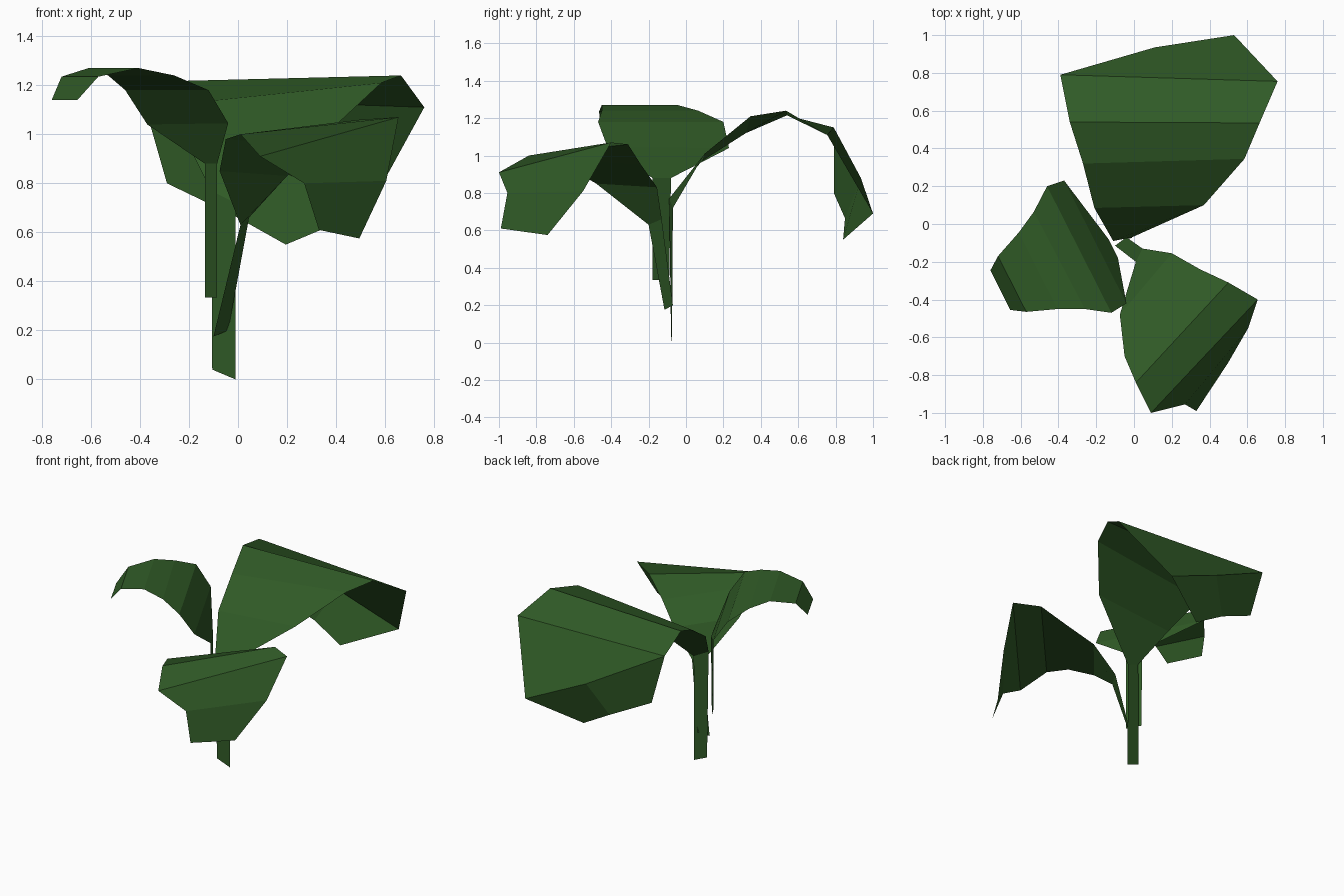
import bpy
import bmesh

# Remove the default cube only
cube = bpy.data.objects.get("Cube")
if cube:
    bpy.data.objects.remove(cube, do_unlink=True)


def make_material(name, colour):
    mat = bpy.data.materials.new(name)
    mat.use_nodes = True
    mat.diffuse_color = colour
    shader = next(n for n in mat.node_tree.nodes if n.type == 'BSDF_PRINCIPLED')
    shader.inputs["Base Color"].default_value = colour
    shader.inputs["Roughness"].default_value = 0.9
    return mat


leaf_green = make_material("leaf green", (0.03, 0.105, 0.02, 1.0))


def ribbon(bm, rungs):
    """Skin a strip of flat quads between successive left/right rungs."""
    pairs = [[bm.verts.new(point) for point in rung] for rung in rungs]
    for (left_a, right_a), (left_b, right_b) in zip(pairs, pairs[1:]):
        bm.faces.new((left_a, right_a, right_b, left_b))


def make_part(name, *strips):
    """Join strips into one thin, flat-shaded sheet whose upper side faces up."""
    bm = bmesh.new()
    for rungs in strips:
        ribbon(bm, rungs)
    bmesh.ops.remove_doubles(bm, verts=bm.verts, dist=0.001)
    bmesh.ops.recalc_face_normals(bm, faces=bm.faces)
    bm.normal_update()
    if sum(f.normal.z * f.calc_area() for f in bm.faces) < 0:
        bmesh.ops.reverse_faces(bm, faces=bm.faces)
    mesh = bpy.data.meshes.new(name)
    bm.to_mesh(mesh)
    bm.free()
    mesh.materials.append(leaf_green)
    obj = bpy.data.objects.new(name, mesh)
    bpy.context.scene.collection.objects.link(obj)
    return obj


# Back leaf: broad arching blade, with a tip folded down and inward
back_base = ((-.11, -.09, .77), (-.01, -.07, .72))
back_corner = (-.39, .79, 1.15)
back_point = (.53, 1, .69)
back_blade = [
    back_base,
    ((-.21, .085, .97), (.37, .10, 1.01)),
    ((-.27, .32, 1.12), (.585, .345, 1.21)),
    ((-.34, .54, 1.215), (.665, .535, 1.24)),
    (back_corner, (.76, .755, 1.11)),
]
back_fold = [
    (back_corner, (-.29, .79, .8)),
    ((.11, .935, .88), (-.01, .85, .665)),
    (back_point, (.195, .84, .55)),
]
back_leaf = make_part("back_leaf", back_blade, back_fold)

# Triangle that closes the bend between the arch and the folded tip
make_part("back_leaf_bend", [
    (back_corner, back_blade[-1][1]),
    (back_fold[1][0], back_point),
])
make_part("back_stalk", [((-.105, -.08, .04), (-.01, -.075, 0)), back_base])

# Right-hand curled leaf: an evenly arched strip
side_base = ((-.135, -.08, .88), (-.085, -.18, .88))
make_part("side_leaf", [
    side_base,
    ((-.37, .23, 1.04), (-.04, -.42, 1.045)),
    ((-.46, .2, 1.18), (-.12, -.47, 1.18)),
    ((-.53, .065, 1.24), (-.26, -.45, 1.24)),
    ((-.61, -.045, 1.27), (-.405, -.45, 1.27)),
    ((-.72, -.17, 1.235), (-.57, -.465, 1.235)),
    ((-.76, -.245, 1.14), (-.655, -.455, 1.14)),
])
make_part("side_stalk", [((-.135, -.09, .335), (-.085, -.18, .335)), side_base])

# Front leaf: tilted blade drooping to a narrow tip
front_base = ((.01, -.2, .63), (.045, -.13, .66))
make_part("front_leaf", [
    front_base,
    ((-.075, -.48, .85), (.2, -.155, .83)),
    ((-.05, -.7, .98), (.35, -.24, .95)),
    ((.01, -.84, 1), (.5, -.31, 1.06)),
    ((.09, -1, .91), (.655, -.4, 1.07)),
    ((.27, -.955, .8), (.605, -.55, .81)),
    ((.33, -.99, .61), (.495, -.74, .575)),
])
make_part("front_stalk", [((-.1, -.115, .175), (-.04, -.07, .2)), front_base])
